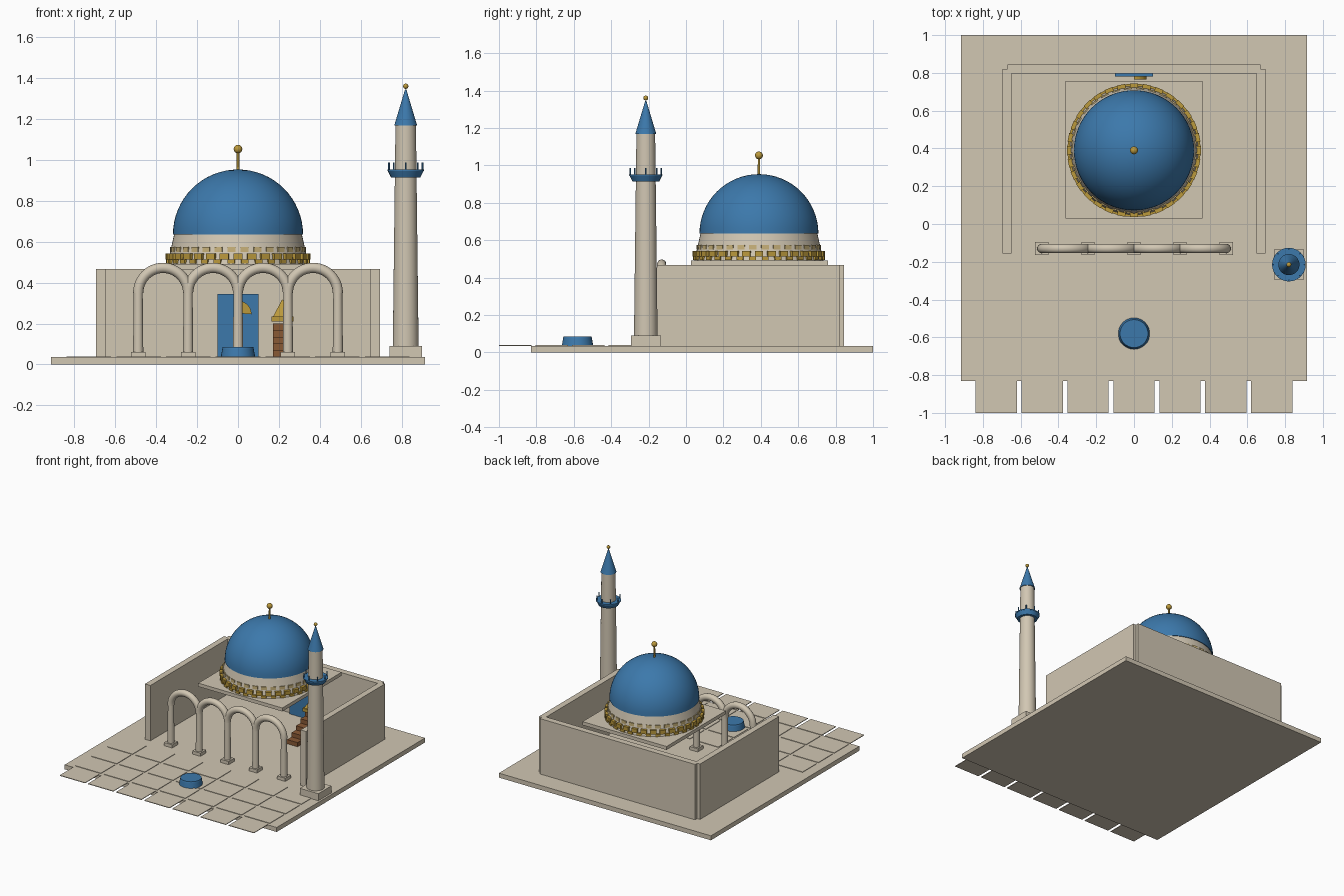
import bpy, bmesh, math
from mathutils import Matrix, Vector

if "Cube" in bpy.data.objects:
    bpy.data.objects.remove(bpy.data.objects["Cube"], do_unlink=True)


def material(name, rgb):
    m = bpy.data.materials.new(name)
    m.use_nodes = True
    m.diffuse_color = (*rgb, 1)
    m.node_tree.nodes["Principled BSDF"].inputs["Base Color"].default_value = (*rgb, 1)
    return m


STONE = material("warm_stone", (0.64, 0.57, 0.45))
BLUE = material("dome_blue", (0.045, 0.19, 0.41))
GOLD = material("gold", (0.50, 0.32, 0.045))
PALE = material("pale_gold", (0.60, 0.46, 0.20))
WOOD = material("brown_wood", (0.25, 0.10, 0.035))


def finish(name, bm, mat, smooth=False):
    bmesh.ops.recalc_face_normals(bm, faces=bm.faces)
    mesh = bpy.data.meshes.new(name)
    bm.to_mesh(mesh)
    bm.free()
    ob = bpy.data.objects.new(name, mesh)
    bpy.context.collection.objects.link(ob)
    mesh.materials.append(mat)
    if smooth:
        bpy.ops.object.select_all(action='DESELECT')
        bpy.context.view_layer.objects.active = ob
        ob.select_set(True)
        bpy.ops.object.shade_smooth_by_angle(angle=math.radians(35))
    return ob


def add_box(bm, lo, hi, turn=Matrix()):
    lo, hi = Vector(lo), Vector(hi)
    place = Matrix.Translation((lo + hi) / 2) @ Matrix.Diagonal((*(hi - lo), 1))
    bmesh.ops.create_cube(bm, size=1, matrix=turn @ place)


def box(name, lo, hi, mat):
    bm = bmesh.new()
    add_box(bm, lo, hi)
    return finish(name, bm, mat)


def add_cone(bm, x, y, z0, z1, r0, r1, sides=32):
    bmesh.ops.create_cone(bm, cap_ends=True, segments=sides, radius1=r0, radius2=r1,
                          depth=z1 - z0, matrix=Matrix.Translation((x, y, (z0 + z1) / 2)))


def cone(name, x, y, z0, z1, r0, r1, mat, sides=32):
    bm = bmesh.new()
    add_cone(bm, x, y, z0, z1, r0, r1, sides)
    return finish(name, bm, mat, True)


def ball(name, loc, r, mat):
    bm = bmesh.new()
    bmesh.ops.create_uvsphere(bm, u_segments=20, v_segments=12, radius=r,
                              matrix=Matrix.Translation(loc))
    return finish(name, bm, mat, True)


# Ground slab and paving
FLOOR = 0.035
box("ground_slab", (-0.915, -0.83, 0), (0.915, 1, FLOOR), STONE)
bm = bmesh.new()
PITCH = 0.243
for col in range(7):
    for row in range(4):
        x, y = (col - 3) * PITCH, -0.913 + row * 0.195
        add_box(bm, (x - 0.109, y - 0.087, FLOOR - 0.001), (x + 0.109, y + 0.087, FLOOR + 0.004))
finish("paving_tiles", bm, STONE)

# Courtyard walls
for side, name in ((-1, "right_wall"), (1, "left_wall")):
    a, b = sorted((side * 0.695, side * 0.648))
    box(name, (a, -0.155, FLOOR), (b, 0.82, 0.467), STONE)
box("back_wall", (-0.67, 0.797, FLOOR), (0.67, 0.845, 0.467), STONE)

# Arcade: five columns on plinths joined by half-ring arches
AY, SPRING = -0.13, 0.35
for i in range(5):
    x = (i - 2) * 0.244
    box("arcade_plinth", (x - 0.035, AY - 0.035, FLOOR), (x + 0.035, AY + 0.035, 0.06), STONE)
    cone("arcade_column", x, AY, 0.06, SPRING, 0.025, 0.022, STONE, 20)


def arch(name, x, radius, tube, steps=24, sides=14):
    bm = bmesh.new()
    rings = []
    for i in range(steps + 1):
        a = math.pi * i / steps
        ring = []
        for j in range(sides):
            b = math.tau * j / sides
            r = radius + tube * math.cos(b)
            ring.append(bm.verts.new((x + r * math.cos(a), AY + tube * math.sin(b),
                                      SPRING + r * math.sin(a))))
        rings.append(ring)
    for p, q in zip(rings, rings[1:]):
        for j in range(sides):
            k = (j + 1) % sides
            bm.faces.new((p[j], p[k], q[k], q[j]))
    bm.faces.new(rings[0])
    bm.faces.new(rings[-1])
    return finish(name, bm, STONE, True)


for i in range(4):
    arch("arcade_arch", (i - 1.5) * 0.244, 0.122, 0.025)

# Dome on its drum and roof plate
DY = 0.39
box("roof_plate", (-0.363, 0.028, 0.465), (0.363, 0.758, 0.492), STONE)
cone("dome_drum", 0, DY, 0.492, 0.637, 0.345, 0.312, STONE, 64)
bm = bmesh.new()
bmesh.ops.create_uvsphere(bm, u_segments=64, v_segments=32, radius=0.318)
bmesh.ops.bisect_plane(bm, geom=bm.verts[:] + bm.edges[:] + bm.faces[:], dist=1e-5,
                       plane_co=(0, 0, 0), plane_no=(0, 0, 1), clear_inner=True)
bmesh.ops.holes_fill(bm, edges=[e for e in bm.edges if e.is_boundary])
bmesh.ops.translate(bm, vec=(0, DY, 0.635), verts=bm.verts)
finish("dome", bm, BLUE, True)
cone("dome_finial_rod", 0, DY, 0.94, 1.045, 0.007, 0.006, GOLD, 12)
ball("dome_finial_ball", (0, DY, 1.053), 0.021, GOLD)


# Rings of ornamental blocks around the drum
def block_ring(name, r0, r1, z0, z1, width, mat, offset=0, count=32):
    bm = bmesh.new()
    for i in range(count):
        turn = Matrix.Translation((0, DY, 0)) @ Matrix.Rotation(
            math.tau * (i + offset) / count, 4, 'Z')
        add_box(bm, (r0, -width / 2, z0), (r1, width / 2, z1), turn)
    finish(name, bm, mat)


block_ring("drum_main_blocks", 0.315, 0.354, 0.512, 0.543, 0.044, GOLD)
block_ring("drum_lower_blocks", 0.315, 0.352, 0.494, 0.513, 0.036, GOLD, 0.5)
block_ring("drum_upper_plates", 0.315, 0.3325, 0.55, 0.574, 0.04, PALE, 0.5)

# Prayer niche with its quarter-disc ornament
box("niche_panel", (-0.1, 0.78, FLOOR), (0.1, 0.799, 0.345), BLUE)
bm = bmesh.new()
pts = [(0, 0.25)] + [(0.066 * math.cos(a * math.pi / 24), 0.245 + 0.066 * math.sin(a * math.pi / 24))
                     for a in range(13)]
face = bm.faces.new([bm.verts.new((x, 0.765, z)) for x, z in pts])
ext = bmesh.ops.extrude_face_region(bm, geom=[face])
bmesh.ops.translate(bm, vec=(0, 0.018, 0),
                    verts=[v for v in ext["geom"] if isinstance(v, bmesh.types.BMVert)])
finish("niche_ornament", bm, GOLD)

# Pulpit stair with gold canopy
bm = bmesh.new()
for i in range(5):
    y, z = 0.36 + i * 0.055, FLOOR + (i + 1) * 0.033
    add_box(bm, (0.172, y, z - 0.033), (0.262, y + 0.055, z))
finish("pulpit_steps", bm, WOOD)
box("pulpit_canopy", (0.163, 0.56, 0.21), (0.271, 0.668, 0.235), GOLD)
bm = bmesh.new()
bmesh.ops.create_cone(bm, cap_ends=True, segments=4, radius1=0.064, radius2=0, depth=0.085,
                      matrix=Matrix.Translation((0.217, 0.614, 0.277)) @ Matrix.Rotation(math.pi / 4, 4, 'Z'))
finish("pulpit_spire", bm, GOLD)

# Fountain
cone("fountain_basin", 0, -0.58, FLOOR, 0.076, 0.084, 0.077, BLUE)
cone("fountain_rim", 0, -0.58, 0.076, 0.086, 0.077, 0.074, BLUE)

# Minaret
MX, MY = 0.82, -0.215
box("minaret_base", (MX - 0.08, MY - 0.08, FLOOR), (MX + 0.08, MY + 0.08, 0.09), STONE)
cone("minaret_shaft", MX, MY, 0.09, 1.17, 0.063, 0.05, STONE)
cone("minaret_balcony", MX, MY, 0.915, 0.945, 0.072, 0.087, BLUE)
cone("minaret_balcony_floor", MX, MY, 0.945, 0.952, 0.089, 0.089, BLUE)
bm = bmesh.new()
for i in range(8):
    a = math.tau * i / 8
    add_cone(bm, MX + 0.082 * math.cos(a), MY + 0.082 * math.sin(a), 0.95, 0.986, 0.004, 0.004, 8)
finish("balcony_posts", bm, BLUE, True)
cone("minaret_spire", MX, MY, 1.168, 1.345, 0.056, 0.003, BLUE)
ball("minaret_finial", (MX, MY, 1.36), 0.013, GOLD)
